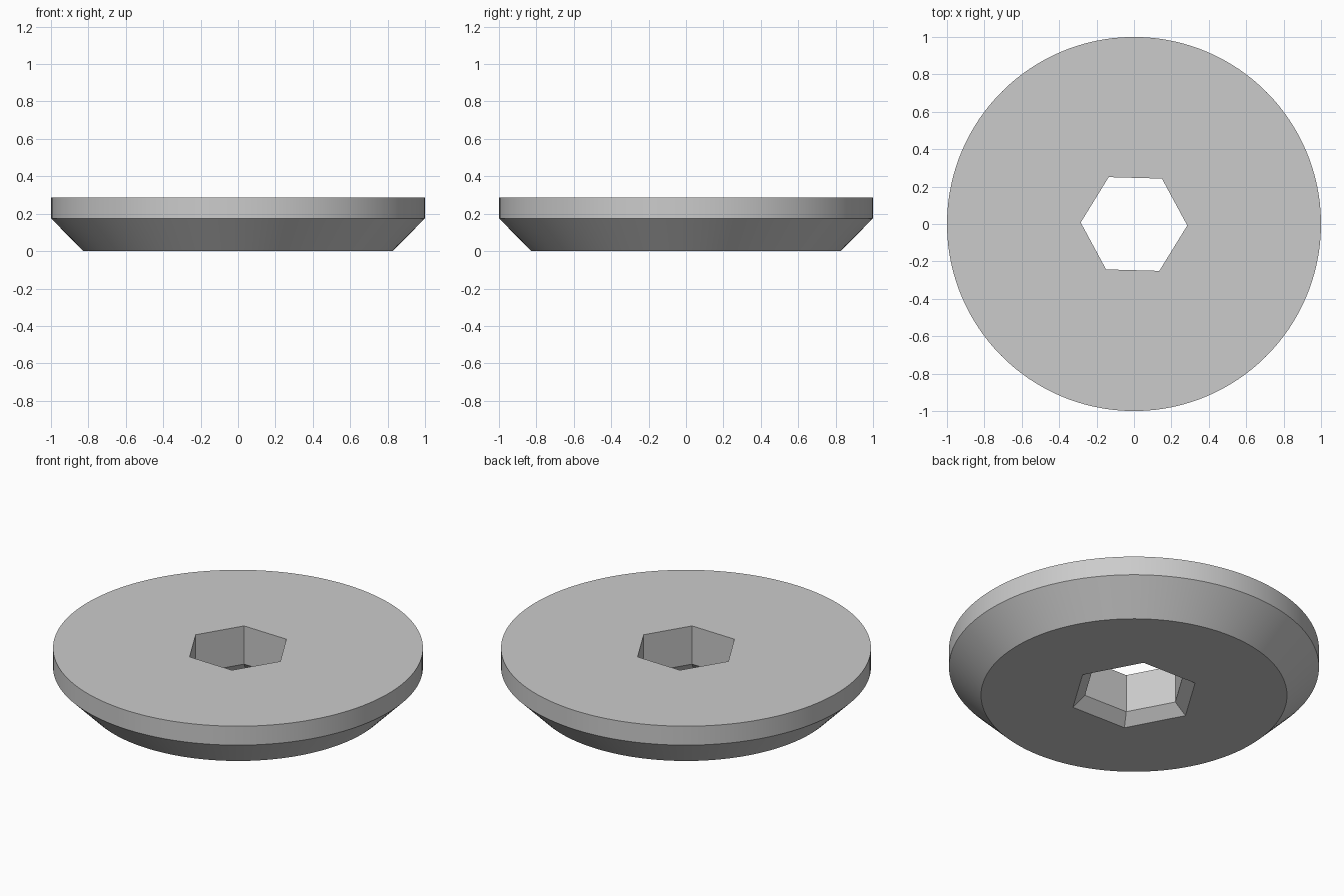
import bpy
import bmesh
import math

cube = bpy.data.objects.get("Cube")
if cube:
    bpy.data.objects.remove(cube, do_unlink=True)

HEX = 6
PER_SIDE = 22                 # rim segments facing each hexagon side
ROUND = HEX * PER_SIDE
TURN = math.radians(-1.6)     # slight twist of the hexagonal hole
HEIGHT = 0.288

steel = bpy.data.materials.new("plain grey")
grey = (0.6, 0.6, 0.6, 1)
steel.diffuse_color = grey
steel.use_nodes = True
steel.node_tree.nodes["Principled BSDF"].inputs["Base Color"].default_value = grey

bm = bmesh.new()


def ring(count, radius, z):
    angles = [TURN + math.tau * i / count for i in range(count)]
    return [bm.verts.new((radius * math.cos(a), radius * math.sin(a), z)) for a in angles]


def wall(low, high):
    n = len(low)
    for i in range(n):
        j = (i + 1) % n
        bm.faces.new((low[i], low[j], high[j], high[i]))


def flat_annulus(outer, inner):
    # one flat sector for each hexagon side
    for k in range(HEX):
        arc = [outer[(k * PER_SIDE + s) % ROUND] for s in range(PER_SIDE + 1)]
        bm.faces.new(arc + [inner[(k + 1) % HEX], inner[k]])


# Outer profile: bevelled underside, then a straight rim
outside = [ring(ROUND, r, z) for r, z in ((0.827, 0), (1, 0.175), (1, HEIGHT))]
# Hexagonal through-hole, widened at the bottom
hole = [ring(HEX, r, z) for r, z in ((0.355, 0), (0.285, 0.06), (0.285, HEIGHT))]

for loops in (outside, hole):
    for low, high in zip(loops, loops[1:]):
        wall(low, high)
flat_annulus(outside[0], hole[0])
flat_annulus(outside[-1], hole[-1])
bmesh.ops.recalc_face_normals(bm, faces=bm.faces[:])

mesh = bpy.data.meshes.new("bevelled_disc")
bm.to_mesh(mesh)
bm.free()
mesh.materials.append(steel)
disc = bpy.data.objects.new("bevelled_disc", mesh)
bpy.context.collection.objects.link(disc)

# Round walls smooth, rims and hexagon corners crisp
bpy.ops.object.select_all(action="DESELECT")
disc.select_set(True)
bpy.context.view_layer.objects.active = disc
bpy.ops.object.shade_smooth_by_angle(angle=math.radians(25))
